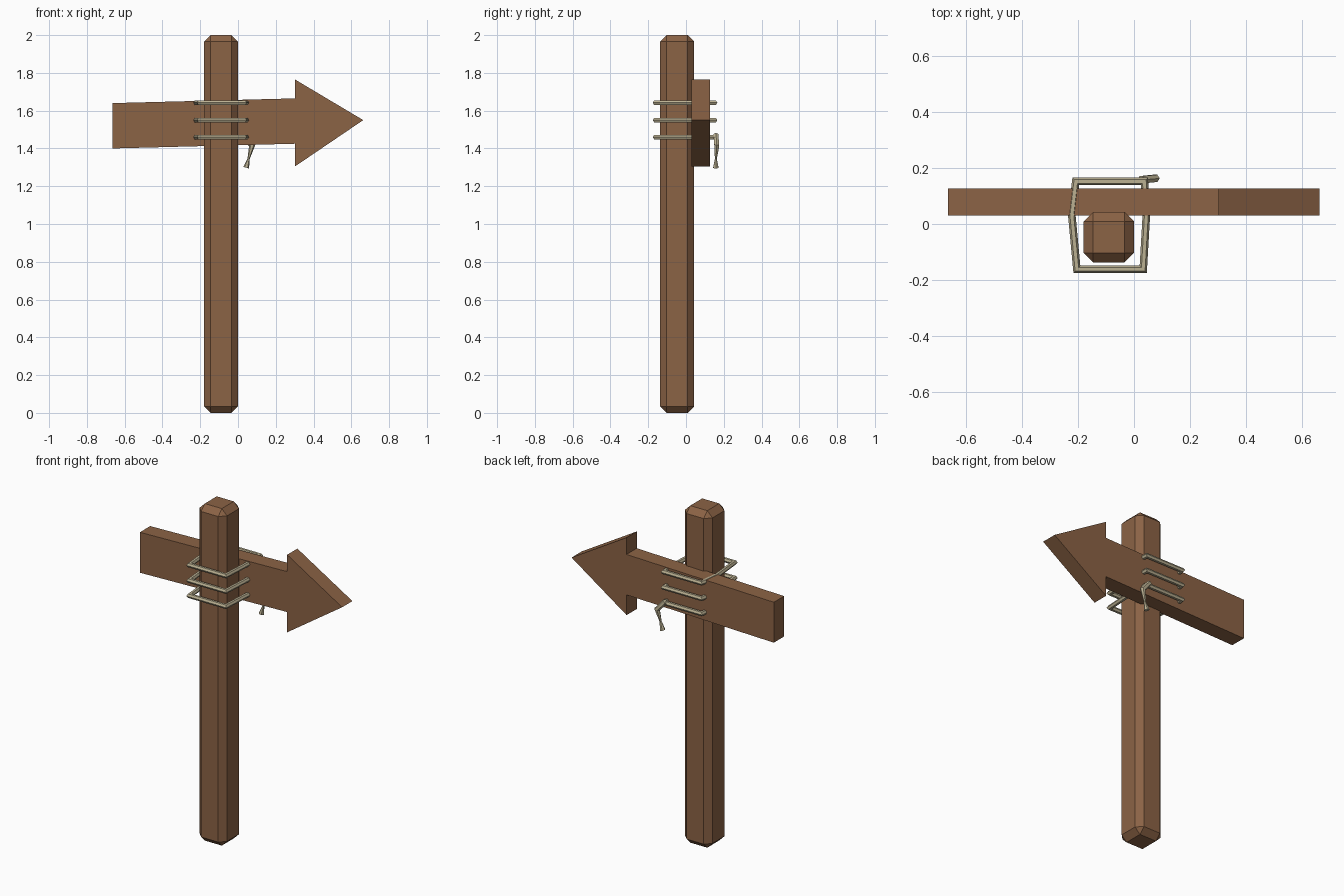
import bpy, bmesh, math
from mathutils import Vector

if "Cube" in bpy.data.objects:
    bpy.data.objects.remove(bpy.data.objects["Cube"])


def material(name, rgb):
    m = bpy.data.materials.new(name)
    m.diffuse_color = (*rgb, 1)
    m.use_nodes = True
    m.node_tree.nodes["Principled BSDF"].inputs["Base Color"].default_value = m.diffuse_color
    return m


WOOD = material("brown wood", (0.26, 0.125, 0.06))
ROPE = material("pale rope", (0.50, 0.44, 0.29))


def finish(bm, name, mat):
    bmesh.ops.recalc_face_normals(bm, faces=bm.faces)
    me = bpy.data.meshes.new(name)
    bm.to_mesh(me)
    bm.free()
    me.materials.append(mat)
    ob = bpy.data.objects.new(name, me)
    bpy.context.collection.objects.link(ob)
    return ob


def tube(name, points, radii, plane_normal, closed, sides=6):
    """Mitred tube along a path lying roughly in one plane."""
    bm = bmesh.new()
    pts, n = [Vector(p) for p in points], Vector(plane_normal)
    count, rings = len(pts), []
    for i, p in enumerate(pts):
        before = (p - pts[i - 1]).normalized() if closed or i else None
        after = (pts[(i + 1) % count] - p).normalized() if closed or i < count - 1 else None
        before, after = before or after, after or before
        tangent = (before + after).normalized()
        side = n.cross(tangent).normalized() / max(0.6, tangent.dot(after))
        ring = []
        for k in range(sides):
            a = 2 * math.pi * k / sides
            ring.append(bm.verts.new(p + radii[i] * (side * math.cos(a) + n * math.sin(a))))
        rings.append(ring)
    for i in range(count if closed else count - 1):
        a, b = rings[i], rings[(i + 1) % count]
        for k in range(sides):
            j = (k + 1) % sides
            bm.faces.new((a[k], a[j], b[j], b[k]))
    if not closed:
        bm.faces.new(rings[0])
        bm.faces.new(rings[-1])
    return finish(bm, name, ROPE)


# Post: chamfered square beam
bm = bmesh.new()
bmesh.ops.create_cube(bm, size=1)
for v in bm.verts:
    v.co = Vector((v.co.x * 0.18 - 0.09, v.co.y * 0.18 - 0.047, v.co.z * 2 + 1))
bmesh.ops.bevel(bm, geom=bm.edges[:], offset=0.034, segments=1, affect='EDGES')
finish(bm, "post", WOOD)

# Arrow board: extruded outline
outline = [(-0.665, 1.40), (0.302, 1.425), (0.302, 1.305), (0.663, 1.55),
           (0.302, 1.765), (0.302, 1.665), (-0.665, 1.64)]
bm = bmesh.new()
face = bm.faces.new([bm.verts.new((x, 0.03, z)) for x, z in outline])
ext = bmesh.ops.extrude_face_region(bm, geom=[face])
bmesh.ops.translate(bm, vec=(0, 0.096, 0),
                    verts=[e for e in ext["geom"] if isinstance(e, bmesh.types.BMVert)])
finish(bm, "arrow_board", WOOD)

# Three rope loops lashing the board to the post
loop = [(-0.204, -0.162), (0.033, -0.162), (0.044, 0.03), (0.037, 0.152),
        (-0.208, 0.152), (-0.222, 0.03)]
for i, z in enumerate((1.46, 1.55, 1.642)):
    tube(f"rope_loop_{i + 1}", [(x, y, z) for x, y in loop], [0.0135] * 6, (0, 0, 1), True)

# Loose rope tail with a pinched neck and frayed end
tube("rope_tail",
     [(0.025, 0.158, 1.472), (0.075, 0.163, 1.415), (0.056, 0.158, 1.345), (0.043, 0.158, 1.298)],
     [0.015, 0.015, 0.006, 0.016], (0, 1, 0), False)
